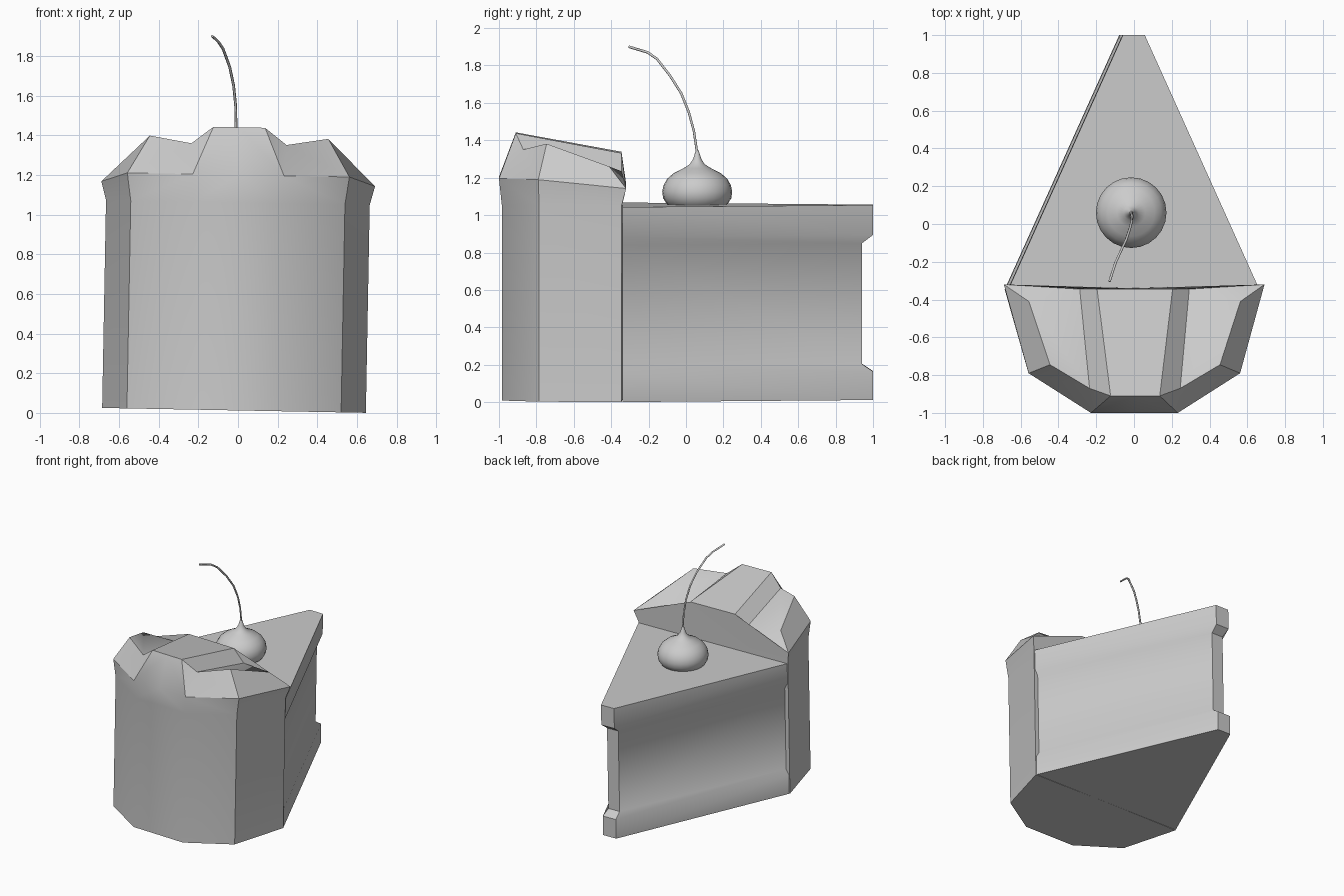
import bpy, bmesh, math
from mathutils import Matrix

if "Cube" in bpy.data.objects:
    bpy.data.objects.remove(bpy.data.objects["Cube"])

# The cake leans about one degree around the y axis
LEAN = (Matrix.Translation((0, 0, 1.1)) @ Matrix.Rotation(0.0185, 4, 'Y')
        @ Matrix.Translation((0, 0, -1.1)))


def smooth(obj, angle):
    bpy.ops.object.select_all(action='DESELECT')
    obj.select_set(True)
    bpy.context.view_layer.objects.active = obj
    bpy.ops.object.shade_smooth_by_angle(angle=math.radians(angle))


def make(name, verts, faces, angle, mirror=False):
    me = bpy.data.meshes.new(name)
    me.from_pydata(verts, [], faces)
    bm = bmesh.new()
    bm.from_mesh(me)
    bmesh.ops.recalc_face_normals(bm, faces=bm.faces)
    bm.to_mesh(me)
    bm.free()
    obj = bpy.data.objects.new(name, me)
    bpy.context.collection.objects.link(obj)
    if mirror:
        obj.matrix_world = LEAN
        mod = obj.modifiers.new("mirror", 'MIRROR')
        mod.merge_threshold = 0.0005
    smooth(obj, angle)
    return obj


# Wedge: half outline lofted through levels, recessed between its layers
levels = [(0.0125, 0), (0.165, 0), (0.205, 1), (0.85, 1), (0.895, 0), (1.055, 0)]
verts, faces = [], []
for z, inset in levels:
    tip = 1 - 0.06 * inset
    w = 0.058 - 0.008 * inset
    verts += [(0, tip, z), (w, tip, z), (0.662 - 0.025 * inset, -0.34, z), (0, -0.34, z)]
for i in range(len(levels) - 1):
    a = i * 4
    faces += [(a + j, a + j + 1, a + j + 5, a + j + 4) for j in range(3)]
n = len(verts)
faces += [(0, 1, 2, 3), (n - 4, n - 3, n - 2, n - 1)]
make("cake_wedge", verts, faces, 35, True)

# Outer crust: half outline at bottom, shoulder and rim, plus a lumpy crown
side = [(0.665, -0.345), (0.54, -0.785), (0.22, -0.985), (0, -0.985), (0, -0.34)]
verts = [(x, y, z) for z in (0.0125, 1.06) for x, y in side]           # 0-4, 5-9
verts += [(0.69, -0.32, 1.155), (0.56, -0.79, 1.2), (0.23, -1, 1.2), (0, -1, 1.2)]  # 10-13
verts += [(0.56, -0.41, 1.27), (0.45, -0.745, 1.39), (0.24, -0.87, 1.355),
          (0.13, -0.91, 1.44), (0, -0.91, 1.44)]                       # 14-18
verts += [(0.29, -0.345, 1.24), (0.2, -0.345, 1.335), (0, -0.345, 1.335)]  # 19-21
faces = [(0, 1, 2, 3, 4), (0, 4, 9, 5)]
for i in range(3):
    faces += [(i, i + 1, i + 6, i + 5), (i + 5, i + 6, i + 11, i + 10)]
faces += [(10, 11, 15, 14), (11, 12, 16, 15), (12, 17, 16), (12, 13, 18, 17),
          (14, 15, 16, 19), (16, 17, 20, 19), (17, 18, 21, 20),
          (10, 14, 19), (10, 19, 20), (5, 10, 20, 21, 9)]
make("outer_crust", verts, faces, 35, True)

# Cherry: lathed profile
profile = [(0.13, 1.035), (0.163, 1.06), (0.182, 1.09), (0.187, 1.125), (0.18, 1.16),
           (0.16, 1.195), (0.125, 1.225), (0.075, 1.25), (0.04, 1.272),
           (0.022, 1.3), (0.008, 1.345)]
N = 24
verts, faces = [], []
for r, z in profile:
    for k in range(N):
        a = 2 * math.pi * k / N
        verts.append((-0.015 + r * math.cos(a), 0.06 + r * math.sin(a), z))
for i in range(len(profile) - 1):
    for k in range(N):
        q = (k + 1) % N
        faces.append((i * N + k, i * N + q, (i + 1) * N + q, (i + 1) * N + k))
faces += [tuple(range(N)), tuple(range((len(profile) - 1) * N, len(profile) * N))]
make("cherry", verts, faces, 60)

# Stem: thin bevelled curve
path = [(-0.012, 0.06, 1.33), (-0.01, 0.042, 1.45), (-0.012, 0.015, 1.55),
        (-0.022, -0.025, 1.65), (-0.042, -0.085, 1.745), (-0.075, -0.155, 1.835),
        (-0.098, -0.205, 1.87), (-0.13, -0.305, 1.9)]
curve = bpy.data.curves.new("cherry_stem", 'CURVE')
curve.dimensions = '3D'
curve.bevel_depth = 0.007
curve.bevel_resolution = 1
curve.use_fill_caps = True
spline = curve.splines.new('POLY')
spline.points.add(len(path) - 1)
for p, co in zip(spline.points, path):
    p.co = (*co, 1)
stem = bpy.data.objects.new("cherry_stem", curve)
bpy.context.collection.objects.link(stem)
